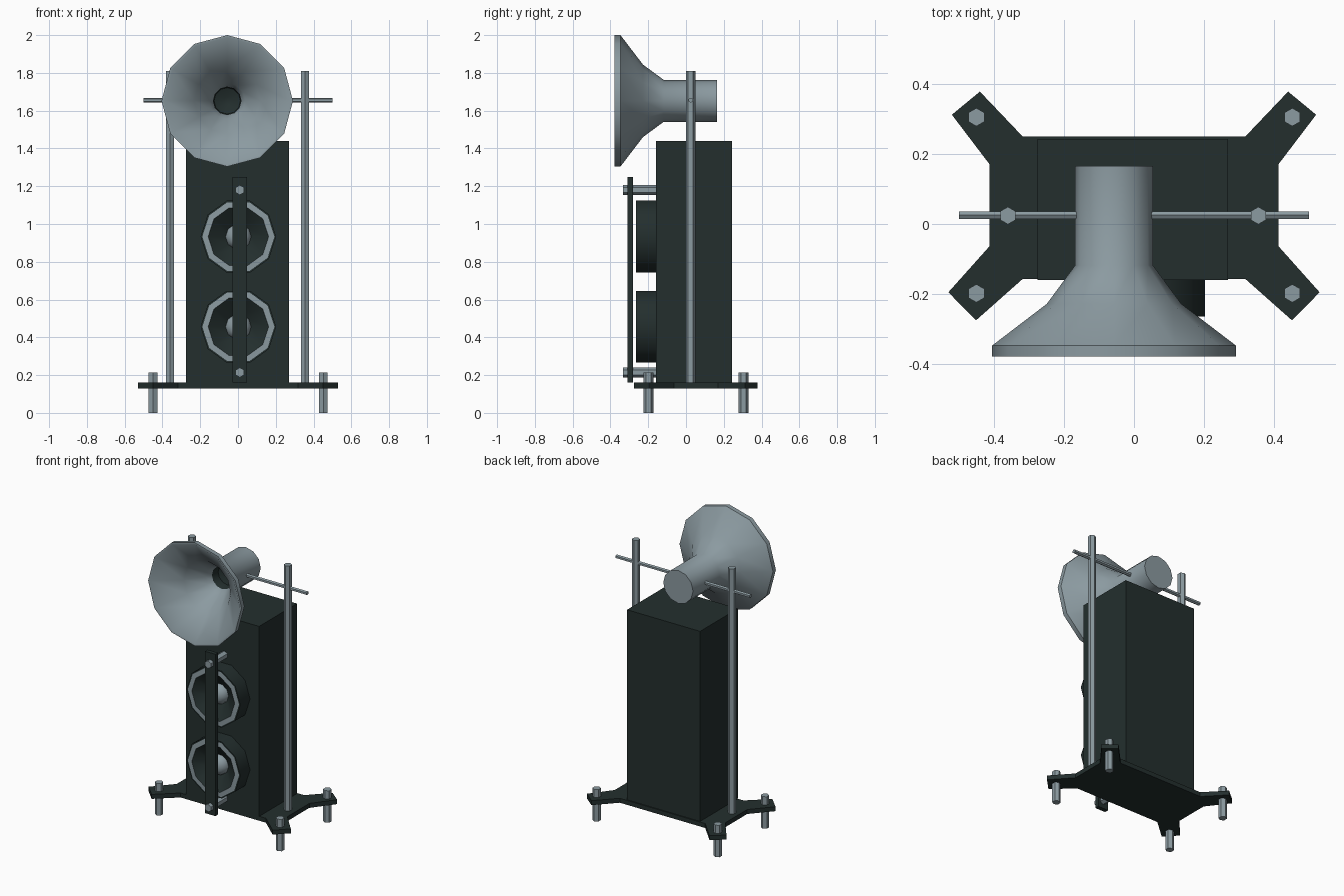
import bpy, bmesh, math

if "Cube" in bpy.data.objects:
    bpy.data.objects.remove(bpy.data.objects["Cube"])


def material(name, rgb):
    m = bpy.data.materials.new(name)
    m.diffuse_color = (*rgb, 1)
    m.use_nodes = True
    m.node_tree.nodes["Principled BSDF"].inputs["Base Color"].default_value = m.diffuse_color
    return m


DARK = material("dark_green_black", (0.017, 0.028, 0.027))
METAL = material("grey_metal", (0.26, 0.325, 0.355))


def finish(bm, name, mats, smooth=None):
    bmesh.ops.recalc_face_normals(bm, faces=bm.faces[:])
    me = bpy.data.meshes.new(name)
    bm.to_mesh(me)
    bm.free()
    for m in mats:
        me.materials.append(m)
    if smooth:
        me.shade_smooth()
        me.set_sharp_from_angle(angle=math.radians(smooth))
    ob = bpy.data.objects.new(name, me)
    bpy.context.collection.objects.link(ob)
    return ob


def lathe(name, profile, axis, centre, sides, mats, bands=None, cap=0, phase=0, smooth=None):
    """Turn (radius, offset) pairs round an axis; bands gives a material per strip."""
    bm = bmesh.new()
    cx, cy, cz = centre
    rings = []
    for r, t in profile:
        ring = []
        for i in range(sides):
            a = math.radians(phase) + math.tau * i / sides
            u, v = r * math.cos(a), r * math.sin(a)
            p = {"x": (t, u, v), "y": (u, t, v), "z": (u, v, t)}[axis]
            ring.append(bm.verts.new((cx + p[0], cy + p[1], cz + p[2])))
        rings.append(ring)
    for k in range(len(rings) - 1):
        a, b = rings[k], rings[k + 1]
        for i in range(sides):
            j = (i + 1) % sides
            f = bm.faces.new((a[i], a[j], b[j], b[i]))
            f.material_index = bands[k] if bands else 0
    bm.faces.new(rings[0])
    bm.faces.new(rings[-1]).material_index = cap
    return finish(bm, name, mats, smooth)


def rod(name, r, a, b, axis, centre):
    return lathe(name, [(r, a), (r, b)], axis, centre, 6, [METAL], phase=90)


def box(name, x0, x1, y0, y1, z0, z1):
    bm = bmesh.new()
    bmesh.ops.create_cube(bm, size=1)
    for v in bm.verts:
        v.co = (x1 if v.co.x > 0 else x0, y1 if v.co.y > 0 else y0, z1 if v.co.z > 0 else z0)
    return finish(bm, name, [DARK])


# base plate with four splayed arms (right half mirrored)
half = [(0.318, -0.157), (0.451, -0.275), (0.53, -0.195), (0.412, -0.063),
        (0.412, 0.17), (0.52, 0.312), (0.44, 0.378), (0.318, 0.25)]
outline = half + [(-x, y) for x, y in reversed(half)]
bm = bmesh.new()
base = bm.faces.new([bm.verts.new((x, y, 0.13)) for x, y in outline])
ext = bmesh.ops.extrude_face_region(bm, geom=[base], use_keep_orig=True)["geom"]
for v in ext:
    if isinstance(v, bmesh.types.BMVert):
        v.co.z = 0.16
finish(bm, "base_plate", [DARK])

# feet
for x in (-0.45, 0.452):
    for y in (-0.198, 0.305):
        rod("foot", 0.026, 0, 0.215, "z", (x, y, 0))

# cabinet
box("cabinet", -0.275, 0.269, -0.16, 0.243, 0.16, 1.44)

# side poles and the cross bar that carries the horn
for x in (-0.36, 0.355):
    rod("side_pole", 0.025, 0.15, 1.81, "z", (x, 0.024, 0))
rod("cross_bar", 0.013, -0.5, 0.5, "x", (0, 0.025, 1.655))

# horn: closed tube, flared bell, dark throat
lathe("horn",
      [(0.111, 0.165), (0.111, -0.118), (0.192, -0.228), (0.348, -0.347), (0.348, -0.378),
       (0.335, -0.378), (0.175, -0.245), (0.095, -0.13), (0.074, -0.09), (0.07, -0.03), (0.02, -0.01)],
      "y", (-0.057, 0, 1.652), 12, [METAL, DARK],
      bands=[0] * 8 + [1, 1], cap=1, phase=90, smooth=42)

# two drivers: dark drum, metal ring, dark cone, metal dust cap
for z in (0.933, 0.456):
    lathe("driver",
          [(0.2, -0.155), (0.2, -0.264), (0.191, -0.264), (0.16, -0.266), (0.068, -0.2),
           (0.062, -0.222), (0.04, -0.243), (0.012, -0.25)],
          "y", (0.002, 0, z), 10, [DARK, METAL],
          bands=[0, 0, 1, 0, 1, 1, 1], cap=1, smooth=40)

# front strap and its bolts
box("front_strap", -0.029, 0.048, -0.309, -0.281, 0.16, 1.25)
for z in (1.18, 0.214):
    rod("strap_bolt", 0.026, -0.334, -0.155, "y", (0.01, 0, z))
